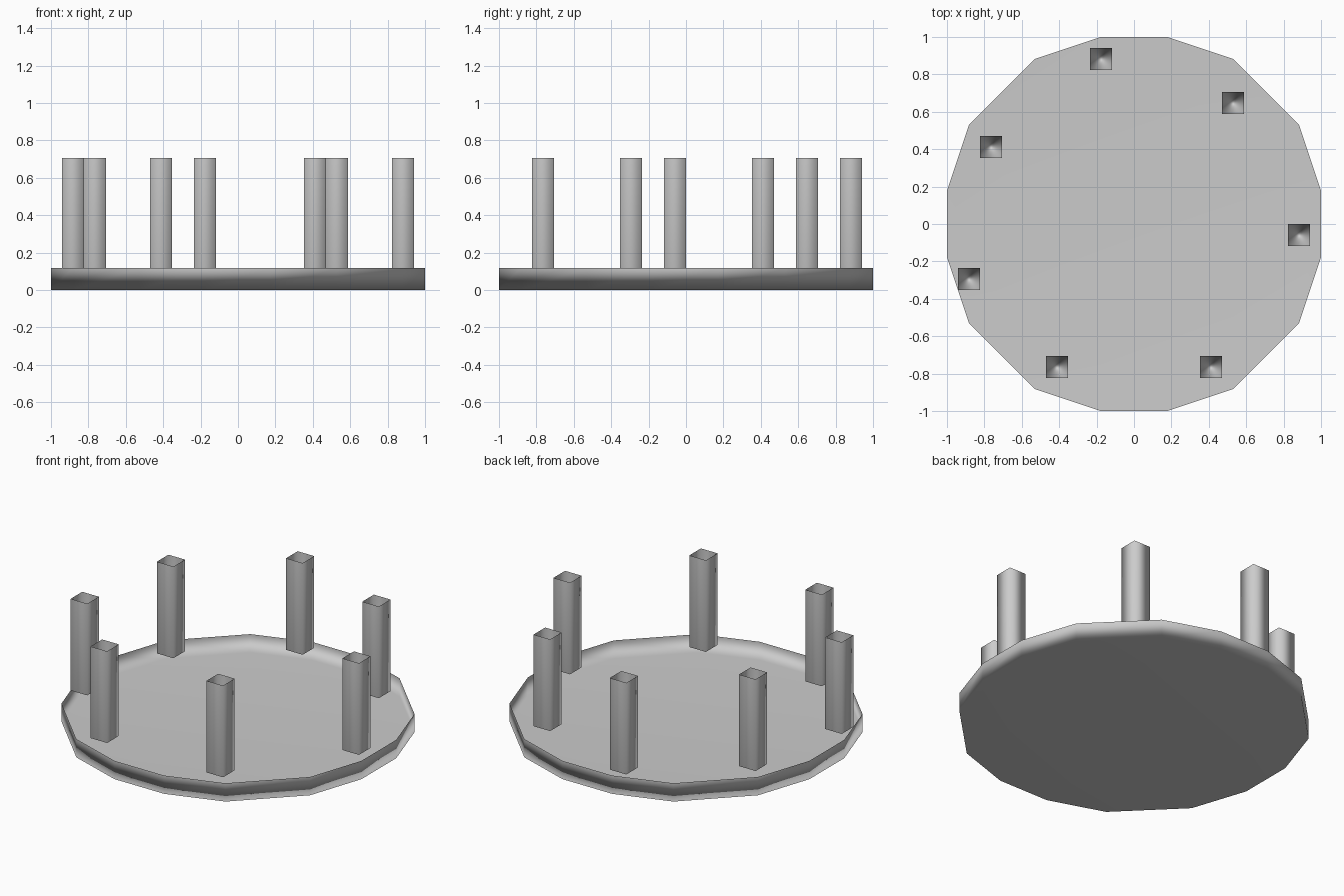
import bpy, bmesh

if "Cube" in bpy.data.objects:
    bpy.data.objects.remove(bpy.data.objects["Cube"])

U = 2 / 17  # modelling unit: the plate is 17 units wide


def open_prism(name, outline, z0, z1, loc=(0, 0)):
    """Floor plus side walls, open at the top."""
    bm = bmesh.new()
    low = [bm.verts.new((x * U, y * U, 0)) for x, y in outline]
    high = [bm.verts.new((x * U, y * U, (z1 - z0) * U)) for x, y in outline]
    bm.faces.new(low[::-1])
    n = len(outline)
    for i in range(n):
        j = (i + 1) % n
        bm.faces.new((low[i], low[j], high[j], high[i]))
    for f in bm.faces:
        f.smooth = True
    mesh = bpy.data.meshes.new(name)
    bm.to_mesh(mesh)
    bm.free()
    ob = bpy.data.objects.new(name, mesh)
    ob.location = (loc[0] * U, loc[1] * U, z0 * U)
    bpy.context.collection.objects.link(ob)
    ob.modifiers.new("weighted_normals", 'WEIGHTED_NORMAL')
    return ob


# Sixteen-sided shallow plate: one quarter of the outline, rotated four times
quarter = [(8.5, 1.5), (7.5, 4.5), (4.5, 7.5), (1.5, 8.5)]
outline = []
for turn in range(4):
    outline += quarter
    quarter = [(-y, x) for x, y in quarter]
open_prism("plate", outline, 0, 1)

# Seven square hollow posts around the plate
square = [(-.5, -.5), (.5, -.5), (.5, .5), (-.5, .5)]
spots = [(-7.5, -2.5), (-3.5, -6.5), (3.5, -6.5), (7.5, -0.5),
         (4.5, 5.5), (-1.5, 7.5), (-6.5, 3.5)]
for i, spot in enumerate(spots):
    open_prism(f"post_{i + 1}", square, 1, 6, spot)
